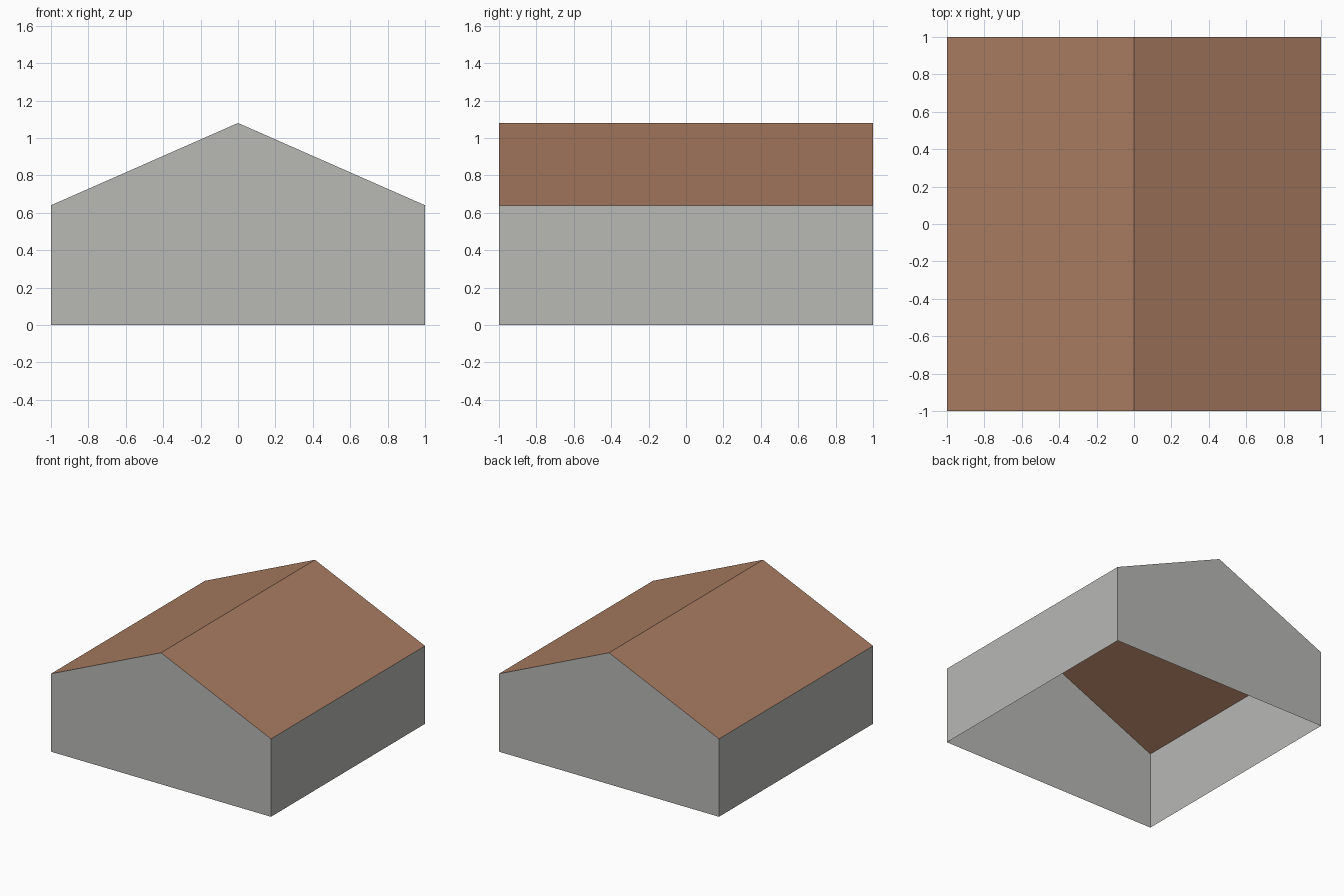
import bpy

if "Cube" in bpy.data.objects:
    bpy.data.objects.remove(bpy.data.objects["Cube"])

HALF, EAVE, RIDGE = 1.0, 0.64, 1.08


def material(name, rgb):
    m = bpy.data.materials.new(name)
    m.diffuse_color = (*rgb, 1.0)
    m.use_nodes = True
    m.node_tree.nodes["Principled BSDF"].inputs["Base Color"].default_value = m.diffuse_color
    return m


def part(name, verts, faces, mat):
    mesh = bpy.data.meshes.new(name)
    mesh.from_pydata(verts, [], faces)
    mesh.materials.append(mat)
    mesh.update()
    ob = bpy.data.objects.new(name, mesh)
    bpy.context.collection.objects.link(ob)
    return ob


grey = material("wall grey", (0.48, 0.48, 0.46))
brown = material("roof brown", (0.39, 0.20, 0.118))

# Gable profile in x, z, swept from front to back
profile = [(-HALF, 0), (HALF, 0), (HALF, EAVE), (0, RIDGE), (-HALF, EAVE)]
front = [(x, -HALF, z) for x, z in profile]
back = [(x, HALF, z) for x, z in profile]

# Walls: two gables and two sides, open underneath
part("walls", front + back,
     [(0, 1, 2, 3, 4), (9, 8, 7, 6, 5), (1, 6, 7, 2), (5, 0, 4, 9)], grey)

# Roof: two thin slopes meeting at the ridge
part("roof", front[2:] + back[2:], [(0, 3, 4, 1), (1, 4, 5, 2)], brown)
